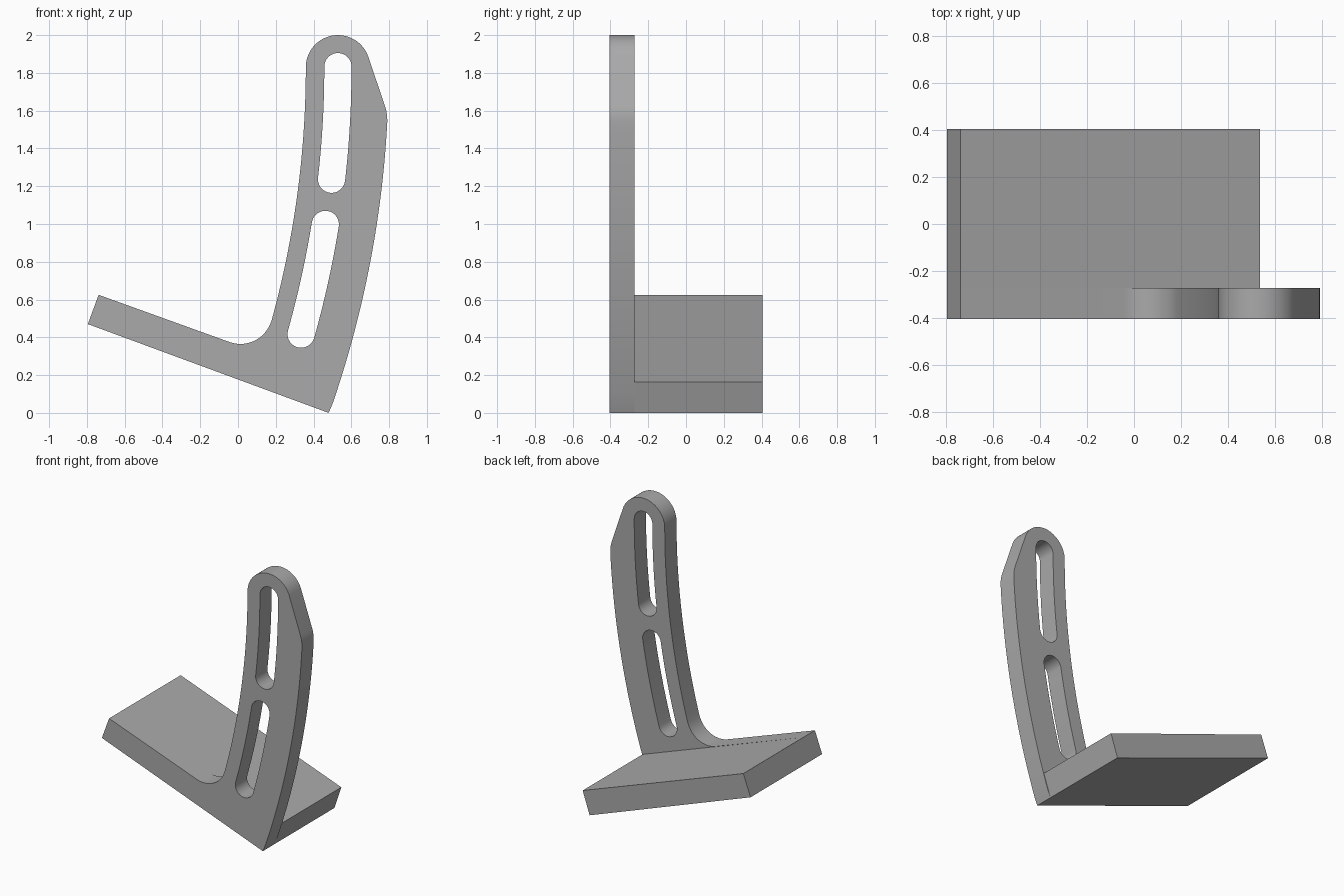
import bpy, bmesh, math

if "Cube" in bpy.data.objects:
    bpy.data.objects.remove(bpy.data.objects["Cube"])

CX, CZ = -4.69, 1.83          # shared centre of the long arcs
R_SLOT, R_IN, R_OUT = 5.219, 5.049, 5.488
Y_FRONT, Y_ARM, Y_BACK = -0.405, -0.272, 0.405

grey = bpy.data.materials.new("grey")
grey.diffuse_color = (0.40, 0.40, 0.40, 1)
grey.use_nodes = True
grey.node_tree.nodes["Principled BSDF"].inputs["Base Color"].default_value = grey.diffuse_color


def arc(cx, cz, r, a0, a1, n):
    """Points on an arc, angles in degrees."""
    return [(cx + r * math.cos(math.radians(a0 + (a1 - a0) * i / n)),
             cz + r * math.sin(math.radians(a0 + (a1 - a0) * i / n))) for i in range(n + 1)]


def long_angle(r, z):
    return math.degrees(math.asin((z - CZ) / r))


def prism(name, pts, y0, y1):
    """Extrude an x-z outline along y."""
    bm = bmesh.new()
    face = bm.faces.new([bm.verts.new((x, y0, z)) for x, z in pts])
    ext = bmesh.ops.extrude_face_region(bm, geom=[face])
    bmesh.ops.translate(bm, vec=(0, y1 - y0, 0),
                        verts=[v for v in ext["geom"] if isinstance(v, bmesh.types.BMVert)])
    bmesh.ops.recalc_face_normals(bm, faces=bm.faces)
    me = bpy.data.meshes.new(name)
    bm.to_mesh(me)
    bm.free()
    me.materials.append(grey)
    ob = bpy.data.objects.new(name, me)
    bpy.context.collection.objects.link(ob)
    return ob


def boolean(target, other, operation):
    bpy.context.view_layer.objects.active = target
    m = target.modifiers.new(operation.lower(), 'BOOLEAN')
    m.operation, m.solver, m.object = operation, 'EXACT', other
    bpy.ops.object.modifier_apply(modifier=m.name)
    bpy.data.objects.remove(other, do_unlink=True)


# Tilted base plate corners
low_left, low_right = (-0.795, 0.47), (0.48, 0.0)
top_left, top_right = (-0.738, 0.625), (0.535, 0.163)

# Arm outline with the front strip of the plate
outline = [top_left, low_left, low_right]
outline += arc(CX, CZ, R_OUT, long_angle(R_OUT, 0.0), long_angle(R_OUT, 1.54), 28)[1:]
p, c, q = outline[-1], (0.7917, 1.585), (0.778, 1.625)      # eased outer corner
outline += [tuple((1 - t) ** 2 * p[k] + 2 * t * (1 - t) * c[k] + t * t * q[k] for k in (0, 1))
            for t in (0.25, 0.5, 0.75, 1)]
outline += arc(CX + R_SLOT, CZ, 0.17, 19, 180, 28)          # rounded tip
outline += arc(CX, CZ, R_IN, 0, long_angle(R_IN, 0.49), 26)[1:]
outline += arc(0.013, 0.535, 0.17, -15.5, -110, 18)[1:]     # inner fillet
bracket = prism("bracket", outline, Y_FRONT, Y_ARM)

# Two curved slots with round ends
for z_top, z_low in ((1.833, 1.237), (0.998, 0.417)):
    a_top, a_low = long_angle(R_SLOT, z_top), long_angle(R_SLOT, z_low)
    pts = arc(CX, CZ, R_SLOT + 0.072, a_low, a_top, 12)
    for r, a, start in ((R_SLOT, a_top, 0), (R_SLOT, a_low, 180)):
        ex = CX + r * math.cos(math.radians(a))
        ez = CZ + r * math.sin(math.radians(a))
        pts += arc(ex, ez, 0.072, a + start, a + start + 180, 18)[1:-1]
        if start == 0:
            pts += arc(CX, CZ, R_SLOT - 0.072, a_top, a_low, 12)
    boolean(bracket, prism("slot_cutter", pts, Y_FRONT - 0.1, Y_ARM + 0.1), 'DIFFERENCE')

# Base plate behind the arm
plate = prism("base_plate", [top_left, low_left, low_right, top_right], Y_ARM, Y_BACK)
boolean(bracket, plate, 'UNION')

bpy.ops.object.select_all(action='DESELECT')
bracket.select_set(True)
bpy.context.view_layer.objects.active = bracket
bpy.ops.object.shade_smooth_by_angle(angle=math.radians(20))
